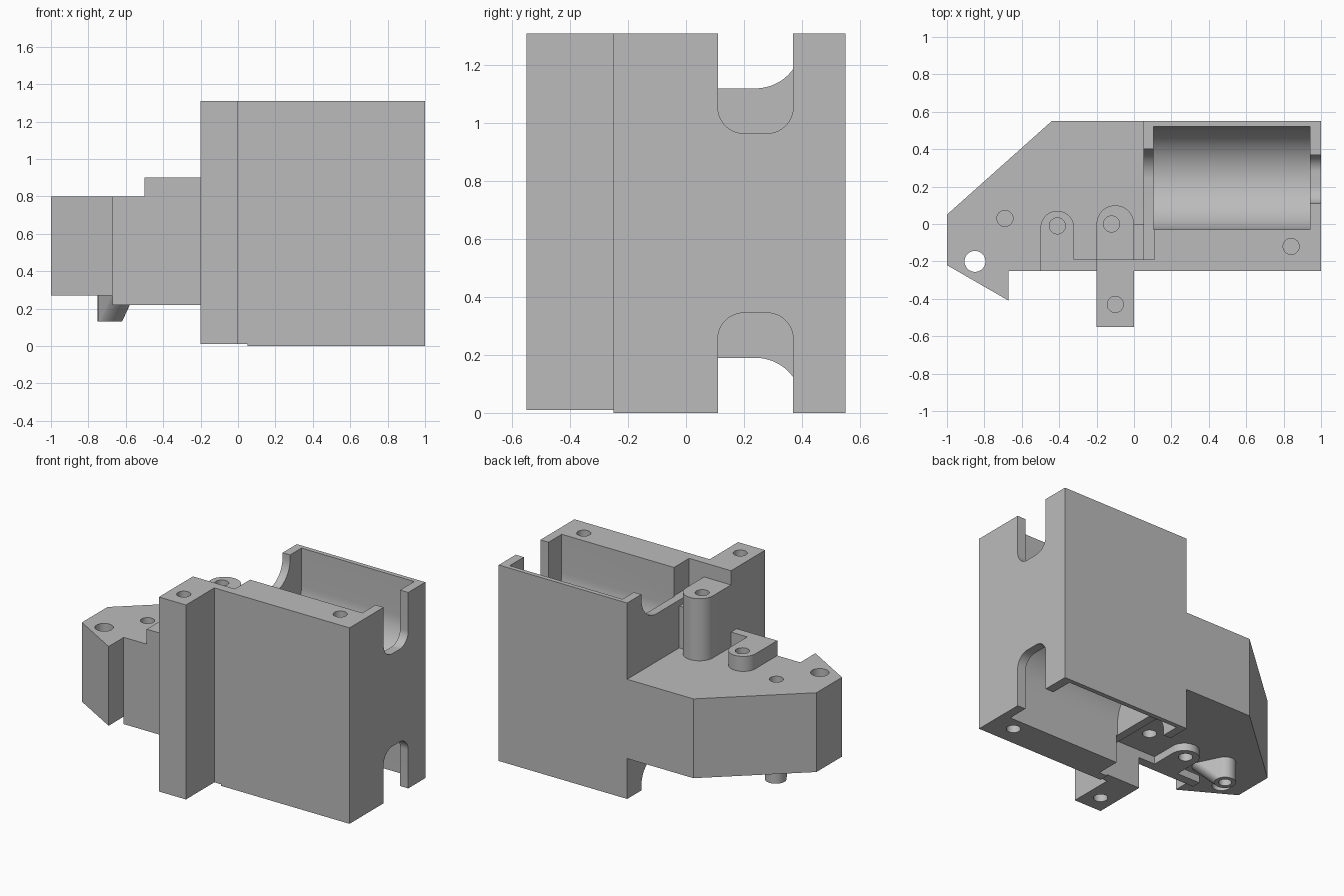
import bpy, bmesh
from math import sin, cos, radians

H = 1.31  # overall height

if "Cube" in bpy.data.objects:
    bpy.data.objects.remove(bpy.data.objects["Cube"], do_unlink=True)

grey = bpy.data.materials.new("plain grey")
grey.use_nodes = True
GREY = (0.5, 0.5, 0.5, 1)
grey.diffuse_color = GREY
grey.node_tree.nodes["Principled BSDF"].inputs["Base Color"].default_value = GREY


def finish(name, bm):
    bmesh.ops.recalc_face_normals(bm, faces=bm.faces)
    mesh = bpy.data.meshes.new(name)
    bm.to_mesh(mesh)
    bm.free()
    mesh.materials.append(grey)
    obj = bpy.data.objects.new(name, mesh)
    bpy.context.collection.objects.link(obj)
    return obj


def prism(name, pts, lo, hi, axis="z"):
    """Extrude an outline along z (x, y points) or along x (y, z points)."""
    bm = bmesh.new()
    place = (lambda p, h: (p[0], p[1], h)) if axis == "z" else (lambda p, h: (h, p[0], p[1]))
    face = bm.faces.new([bm.verts.new(place(p, lo)) for p in pts])
    new = bmesh.ops.extrude_face_region(bm, geom=[face])["geom"]
    shift = (0, 0, hi - lo) if axis == "z" else (hi - lo, 0, 0)
    bmesh.ops.translate(bm, vec=shift, verts=[v for v in new if isinstance(v, bmesh.types.BMVert)])
    return finish(name, bm)


def rect(a0, b0, a1, b1):
    return [(a0, b0), (a1, b0), (a1, b1), (a0, b1)]


def arc(a, b, r, start, end, n=16):
    angles = [radians(start + (end - start) * i / n) for i in range(n + 1)]
    return [(a + r * cos(t), b + r * sin(t)) for t in angles]


def circle(a, b, r):
    return arc(a, b, r, 0, 352.5, 47)


def arch(x, y, r, foot):
    return [(x - r, foot), (x + r, foot)] + arc(x, y, r, 0, 180, 24)


def flip(pts):
    return [(y, H - z) for y, z in pts]


def cut(obj, cutters):
    for c in cutters:
        mod = obj.modifiers.new("cut", "BOOLEAN")
        mod.operation, mod.solver, mod.object = "DIFFERENCE", "EXACT", c
    bpy.context.view_layer.update()
    graph = bpy.context.evaluated_depsgraph_get()
    mesh = bpy.data.meshes.new_from_object(obj.evaluated_get(graph))
    obj.modifiers.clear()
    obj.data = mesh
    for c in cutters:
        bpy.data.objects.remove(c, do_unlink=True)


def hole(x, y, lo, hi, r=0.043):
    return prism("hole_cutter", circle(x, y, r), lo, hi)


# Main block with a round-bottomed pocket at each end
block = prism("main_block", rect(0.05, -0.25, 1, 0.55), 0, H)
trough = [(-0.03, 1.4)] + arc(0.245, 1.055, 0.275, 180, 360, 40) + [(0.52, 1.4)]
shaft_slot = ([(0.11, 1.4)] + arc(0.2, 1.055, 0.09, 180, 270)
              + arc(0.28, 1.055, 0.09, 270, 360) + [(0.37, 1.4)])
side_slot = [(-0.19, 1.4), (-0.19, 1.12)] + arc(0.24, 1.28, 0.16, 270, 360) + [(0.4, 1.4)]
cutters = []
for shape, lo, hi in ((trough, 0.105, 0.94), (shaft_slot, 0.9, 1.1), (side_slot, 0.0, 0.11)):
    cutters.append(prism("slot_cutter", shape, lo, hi, "x"))
    cutters.append(prism("slot_cutter", flip(shape), lo, hi, "x"))
cutters += [hole(0.84, -0.12, 1.1, 1.4), hole(0.84, -0.12, -0.1, 0.2)]
cut(block, cutters)

# Front mounting tab and the thin wall behind it
tab = prism("front_tab", rect(-0.2, -0.55, 0, -0.25), 0.01, H)
cut(tab, [hole(-0.1, -0.43, 1.1, 1.4), hole(-0.1, -0.43, -0.1, 0.2)])
prism("front_wall", rect(-0.2, -0.25, 0.05, -0.19), 0.01, H)

# Side body with an angled corner and pointed foot
outline = [(-1, 0.05), (-0.44, 0.55), (0.05, 0.55), (0.05, -0.25),
           (-0.67, -0.25), (-0.67, -0.41), (-1, -0.22)]
body = prism("side_body", outline, 0.27, 0.8)
cut(body, [hole(-0.85, -0.2, 0.1, 1, 0.056), hole(-0.69, 0.03, 0.6, 1),
           hole(-0.12, 0, 0.1, 0.42)])

# Bosses on top of the side body
tall = prism("tall_boss", arch(-0.1, 0, 0.1, -0.19), 0.8, 1.215)
cut(tall, [hole(-0.12, 0, 1.0, 1.4)])
prism("tall_boss_web", rect(0, -0.19, 0.05, 0), 0.8, 1.08)
short = prism("short_boss", arch(-0.41, -0.02, 0.09, -0.25), 0.8, 0.9)
cut(short, [hole(-0.41, -0.01, 0.75, 1)])
prism("upper_ledge", rect(-0.32, -0.25, -0.2, -0.19), 0.8, 0.9)

# Bosses under the side body
lower = prism("lower_boss", arch(-0.41, -0.02, 0.09, -0.25), 0.22, 0.27)
cut(lower, [hole(-0.41, -0.01, 0.1, 0.35)])
prism("lower_ledge", rect(-0.67, -0.25, -0.2, -0.19), 0.22, 0.27)

# Hanging boss with a sloped gusset
bm = bmesh.new()
for x, y, z in ((-0.685, 0.03, 0.13), (-0.685, 0.03, 0.27), (-0.62, -0.1, 0.27)):
    for px, py in circle(x, y, 0.065):
        bm.verts.new((px, py, z))
hull = bmesh.ops.convex_hull(bm, input=bm.verts)
bmesh.ops.delete(bm, geom=[g for g in hull["geom_interior"] if g.is_valid], context="VERTS")
hanging = finish("hanging_boss", bm)
cut(hanging, [hole(-0.685, 0.03, 0, 0.25, 0.038)])

# Smooth the round walls, keep machined edges sharp
for obj in bpy.context.collection.objects:
    if obj.type == "MESH" and obj.data.materials and obj.data.materials[0] == grey:
        obj.data.polygons.foreach_set("use_smooth", [True] * len(obj.data.polygons))
        obj.data.set_sharp_from_angle(angle=radians(30))
